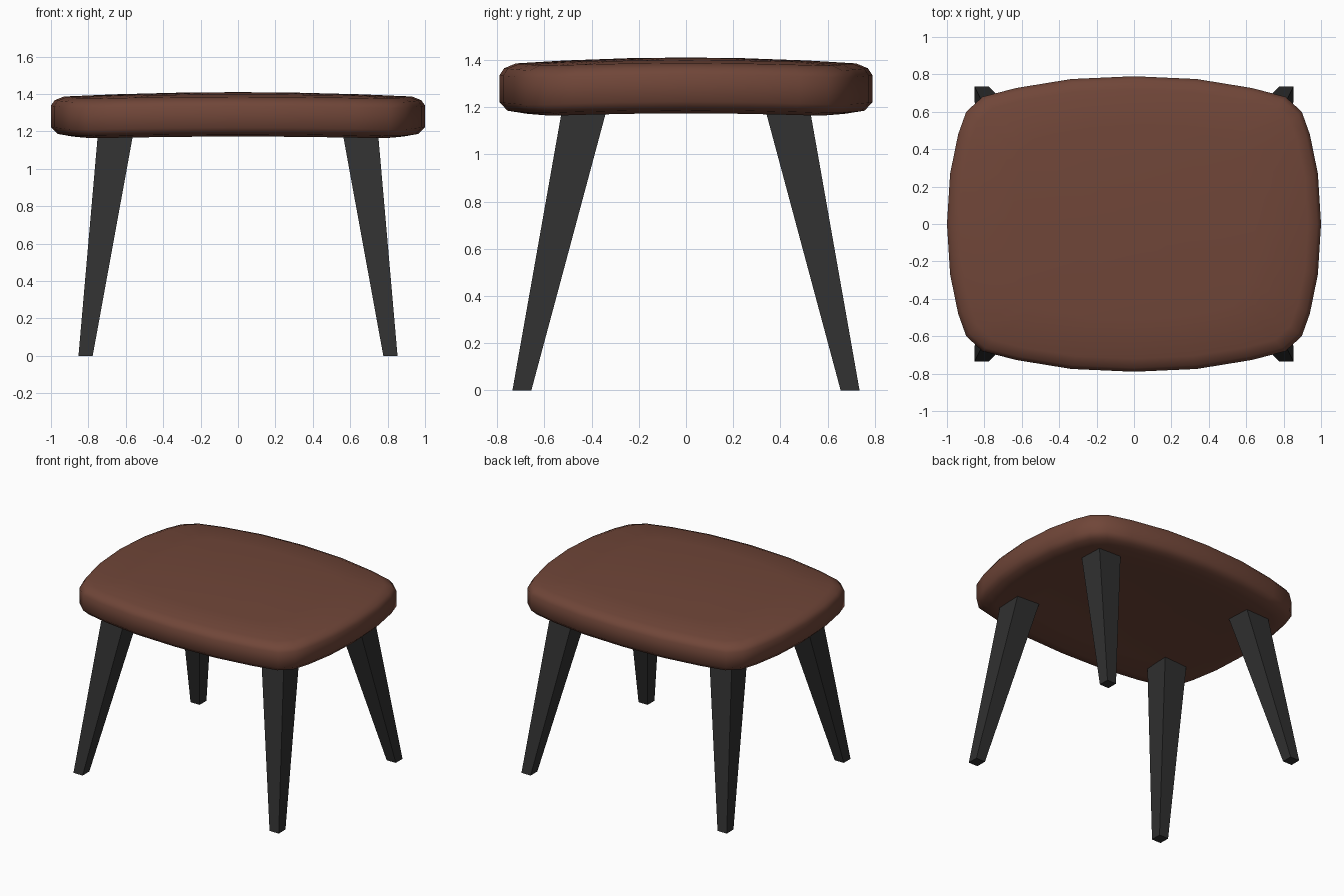
import bpy, bmesh

if "Cube" in bpy.data.objects:
    bpy.data.objects.remove(bpy.data.objects["Cube"])


def material(name, rgb):
    m = bpy.data.materials.new(name)
    m.diffuse_color = (*rgb, 1)
    m.use_nodes = True
    m.node_tree.nodes["Principled BSDF"].inputs["Base Color"].default_value = m.diffuse_color
    return m


def finish(bm, name, mat, smooth):
    bmesh.ops.recalc_face_normals(bm, faces=bm.faces)
    for f in bm.faces:
        f.smooth = smooth
    me = bpy.data.meshes.new(name)
    bm.to_mesh(me)
    bm.free()
    me.materials.append(mat)
    ob = bpy.data.objects.new(name, me)
    bpy.context.collection.objects.link(ob)
    return ob


leather = material("brown leather", (0.162, 0.061, 0.040))
wood = material("black wood", (0.030, 0.030, 0.030))

# Seat outline: one quarter, mirrored into a closed loop
quarter = [(1, 0), (0.983, 0.27), (0.94, 0.48), (0.897, 0.6),
           (0.81, 0.68), (0.63, 0.727), (0.335, 0.775), (0, 0.79)]
half = quarter + [(-x, y) for x, y in quarter[-2::-1]]
outline = half + [(-x, -y) for x, y in half[1:-1]]

# Seat: stacked rings (inset, height), bent down towards the edges
rings = [(0.7, 1.195), (0.35, 1.195), (0.11, 1.195), (0.035, 1.212), (0, 1.25),
         (0, 1.365), (0.02, 1.393), (0.07, 1.41), (0.35, 1.41), (0.7, 1.41)]


def bend(x, y, z):
    return (x, y, z - 0.027 * x * x - 0.03 * (y / 0.79) ** 2)


bm = bmesh.new()
loops = []
for inset, z in rings:
    sx, sy = 1 - inset, 1 - (inset / 0.79 if inset < 0.2 else inset)
    loops.append([bm.verts.new(bend(x * sx, y * sy, z)) for x, y in outline])
n = len(outline)
for a, b in zip(loops, loops[1:]):
    for i in range(n):
        j = (i + 1) % n
        bm.faces.new((a[i], a[j], b[j], b[i]))
for ring, z in ((loops[0], 1.195), (loops[-1], 1.41)):
    c = bm.verts.new((0, 0, z))
    for i in range(n):
        bm.faces.new((ring[i], ring[(i + 1) % n], c))
finish(bm, "seat", leather, True)

# Splayed tapered legs: (centre x, centre y, width x, width y, height)
foot = (0.815, 0.695, 0.076, 0.08, 0.0)
head = (0.653, 0.428, 0.19, 0.19, 1.2)
for sx, side in ((-1, "left"), (1, "right")):
    for sy, end in ((-1, "front"), (1, "back")):
        bm = bmesh.new()
        bmesh.ops.create_cube(bm, size=1)
        for v in bm.verts:
            cx, cy, wx, wy, z = head if v.co.z > 0 else foot
            v.co = (sx * cx + v.co.x * wx, sy * cy + v.co.y * wy, z)
        finish(bm, f"{end}_{side}_leg", wood, False)
